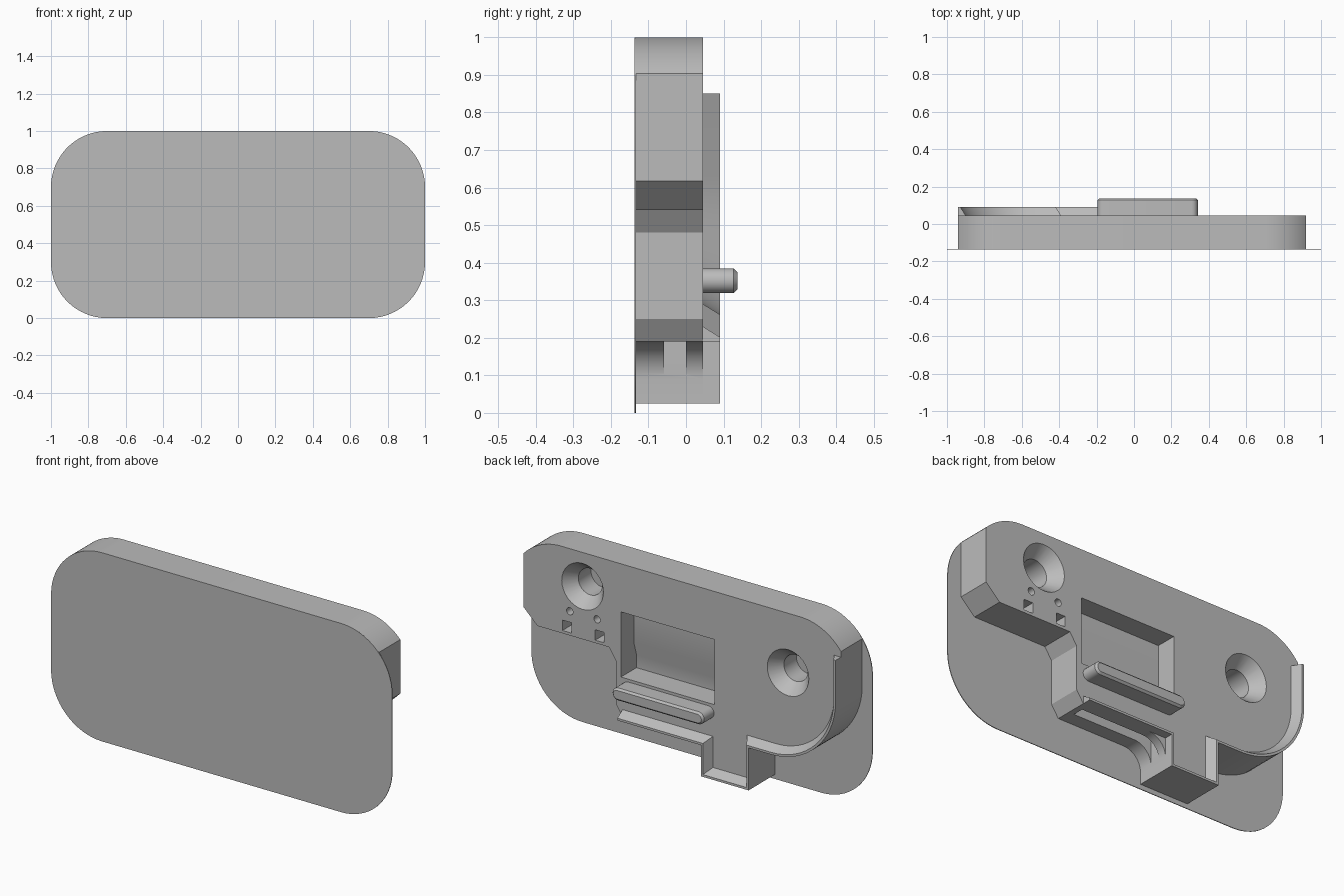
import bpy, bmesh, math
from mathutils import Vector

cube = bpy.data.objects.get("Cube")
if cube:
    bpy.data.objects.remove(cube, do_unlink=True)

grey = bpy.data.materials.new("plain grey")
grey.use_nodes = True
grey.diffuse_color = (0.5, 0.5, 0.5, 1)
grey.node_tree.nodes["Principled BSDF"].inputs["Base Color"].default_value = (0.5, 0.5, 0.5, 1)

FRONT, BACK, RIM = -0.135, 0.045, 0.09


def arc(cx, cz, r, start, end, n=16):
    """Points of an arc in the xz plane, angles in degrees."""
    angles = [math.radians(start + (end - start) * i / n) for i in range(n + 1)]
    return [(cx + r * math.cos(a), cz + r * math.sin(a)) for a in angles]


def rect(x0, x1, z0, z1):
    return [(x0, z0), (x1, z0), (x1, z1), (x0, z1)]


def loft(name, sections):
    """Skin a list of (y, xz outline) sections and cap both ends."""
    bm = bmesh.new()
    rings = [[bm.verts.new((x, y, z)) for x, z in pts] for y, pts in sections]
    n = len(rings[0])
    for a, b in zip(rings, rings[1:]):
        for i in range(n):
            j = (i + 1) % n
            bm.faces.new((a[i], a[j], b[j], b[i]))
    bm.faces.new(rings[0])
    bm.faces.new(rings[-1])
    return finish(name, bm)


def finish(name, bm):
    bmesh.ops.recalc_face_normals(bm, faces=bm.faces)
    mesh = bpy.data.meshes.new(name)
    bm.to_mesh(mesh)
    bm.free()
    mesh.materials.append(grey)
    obj = bpy.data.objects.new(name, mesh)
    bpy.context.collection.objects.link(obj)
    return obj


def activate(obj):
    bpy.ops.object.select_all(action='DESELECT')
    obj.select_set(True)
    bpy.context.view_layer.objects.active = obj


def cut(obj, cutter):
    """Subtract the cutter and remove it."""
    cutter.hide_render = True
    mod = obj.modifiers.new("cut", 'BOOLEAN')
    mod.operation, mod.solver, mod.object = 'DIFFERENCE', 'EXACT', cutter
    activate(obj)
    bpy.ops.object.modifier_apply(modifier=mod.name)
    bpy.data.objects.remove(cutter, do_unlink=True)


def offset(path, d):
    """Shift an open path to its left by d with mitred corners."""
    pts = [Vector(p) for p in path]
    out = []
    for i, p in enumerate(pts):
        dirs = []
        if i > 0:
            dirs.append((p - pts[i - 1]).normalized())
        if i < len(pts) - 1:
            dirs.append((pts[i + 1] - p).normalized())
        normals = [Vector((-v.y, v.x)) for v in dirs]
        m = sum(normals, Vector((0, 0))).normalized()
        out.append(tuple(p + m * (d / m.dot(normals[0]))))
    return out


# Thin rounded front plate
plate = (arc(0.7, 0.7, 0.3, 0, 90) + arc(-0.7, 0.7, 0.3, 90, 180)
         + arc(-0.7, 0.3, 0.3, 180, 270) + arc(0.7, 0.3, 0.3, 270, 360))
front_plate = loft("front_plate", [(-0.137, plate), (-0.133, plate)])

# Main housing outline: trimmed top corners, stepped underside, cable box
left_trim = math.degrees(math.acos(0.22 / 0.3))
right_trim = 180 - math.degrees(math.acos(0.24 / 0.3))
lower_corner = arc(-0.56, 0.63, 0.38, 180, 270)
fillet = [(0.34, 0.19)] + arc(-0.05, 0.09, 0.1, 90, 180, 10)
outline = (arc(0.7, 0.7, 0.3, left_trim, 90) + arc(-0.7, 0.7, 0.3, 90, right_trim)
           + lower_corner
           + [(-0.43, 0.25), (-0.43, 0.025), (-0.15, 0.025)]
           + fillet[::-1]
           + [(0.38, 0.25), (0.38, 0.48), (0.42, 0.54), (0.84, 0.54), (0.92, 0.617)])
housing = loft("housing", [(FRONT, outline), (BACK, outline)])

# Countersunk screw holes
for x, z in ((0.575, 0.82), (-0.63, 0.685)):
    profile = ((-0.125, 0.07), (-0.02, 0.07), (BACK, 0.122), (0.06, 0.134))
    cut(housing, loft("screw_cutter", [(y, arc(x, z, r, 0, 348.75, 31)) for y, r in profile]))

# Pin holes and square sockets
for x, z in ((0.65, 0.668), (0.49, 0.668)):
    pin = arc(x, z, 0.019, 0, 337.5, 15)
    cut(housing, loft("pin_cutter", [(-0.03, pin), (0.06, pin)]))
for x in (0.667, 0.475):
    socket = rect(x - 0.026, x + 0.026, 0.555, 0.61)
    cut(housing, loft("socket_cutter", [(-0.03, socket), (0.06, socket)]))

# Window pocket, with a sloped step in its floor
bm = bmesh.new()
pocket = [(0.06, 0.745), (-0.065, 0.745), (-0.065, 0.536),
          (-0.085, 0.47), (-0.085, 0.40), (0.06, 0.40)]
ends = [[bm.verts.new((x, y, z)) for y, z in pocket] for x in (-0.2, 0.35)]
for end in ends:
    bm.faces.new(end)
for i in range(len(pocket)):
    j = (i + 1) % len(pocket)
    bm.faces.new((ends[0][i], ends[0][j], ends[1][j], ends[1][i]))
cut(housing, finish("window_cutter", bm))

# Slot along the underside beside the cable box
slot = rect(-0.149, 0.31, 0.035, 0.24)
cut(housing, loft("slot_cutter", [(-0.058, slot), (0.0, slot)]))

# Raised rim with a sloped inner side, following the lower edge
path = ([(-0.94, 0.85)] + lower_corner
        + [(-0.43, 0.25), (-0.43, 0.025), (-0.15, 0.025), (-0.15, 0.19), (0.34, 0.19)])
base, crest = offset(path, 0.04), offset(path, 0.012)
bm = bmesh.new()
rows = [[bm.verts.new((x, y, z)) for x, z in pts]
        for y, pts in ((BACK, path), (RIM, path), (RIM, crest), (BACK, base))]
for k in range(4):
    a, b = rows[k], rows[(k + 1) % 4]
    for i in range(len(path) - 1):
        bm.faces.new((a[i], a[i + 1], b[i + 1], b[i]))
for i in (0, -1):
    bm.faces.new([row[i] for row in rows])
rim = finish("raised_rim", bm)


# Rounded ledge bar with a small end bevel
def stadium(r):
    return arc(0.308, 0.352, r, -90, 90, 12) + arc(-0.163, 0.352, r, 90, 270, 12)


bar = loft("ledge_bar", [(0.04, stadium(0.033)), (0.127, stadium(0.033)), (0.137, stadium(0.023))])

for obj in (front_plate, housing, rim, bar):
    activate(obj)
    bpy.ops.object.shade_smooth_by_angle(angle=math.radians(25))
